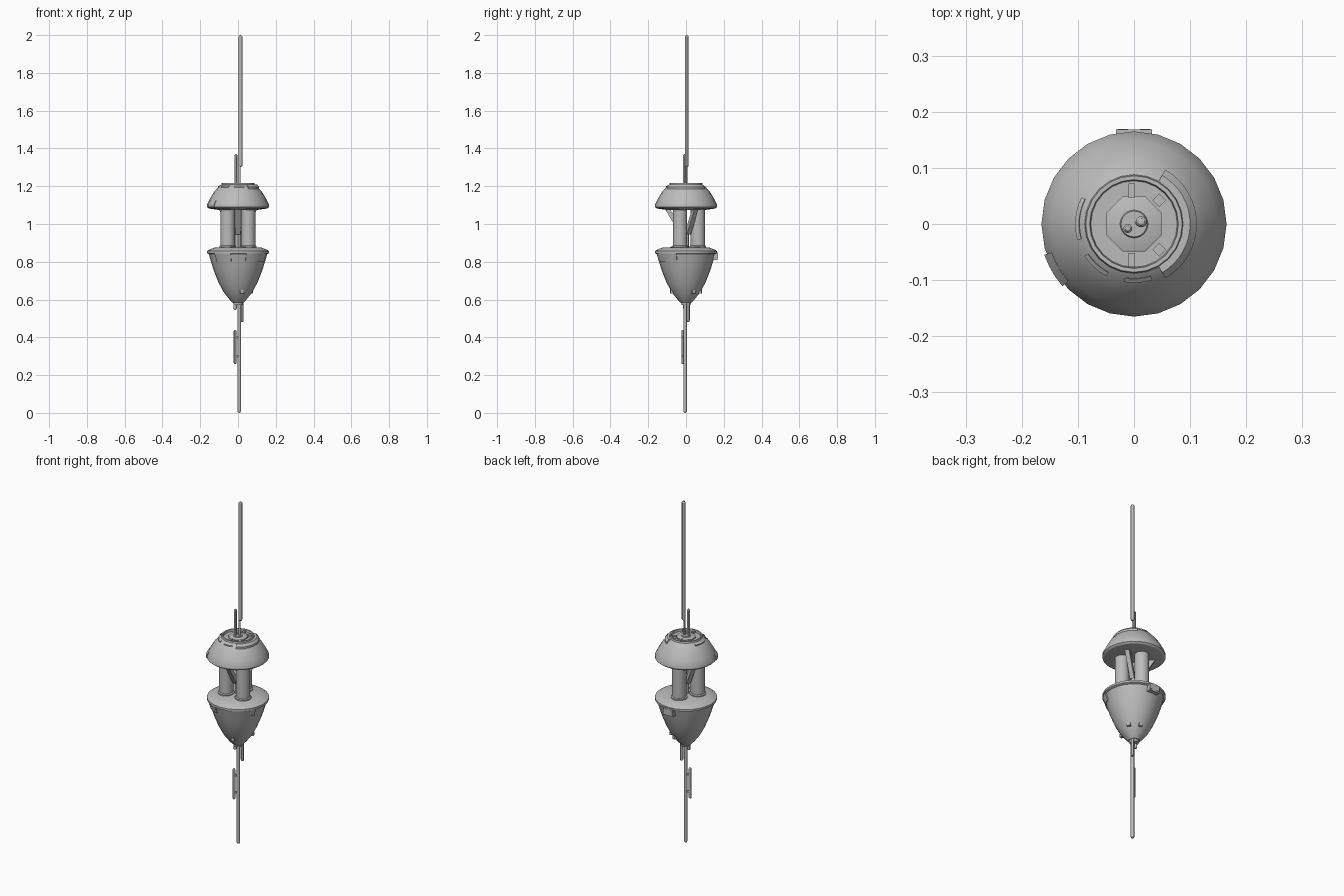
import bpy
import bmesh
from math import sin, cos, radians
from mathutils import Vector, Matrix

cube = bpy.data.objects.get("Cube")
if cube:
    bpy.data.objects.remove(cube, do_unlink=True)

grey = bpy.data.materials.new("grey_metal")
grey.use_nodes = True
COLOUR = (0.5, 0.5, 0.5, 1)
grey.diffuse_color = COLOUR
grey.node_tree.nodes["Principled BSDF"].inputs["Base Color"].default_value = COLOUR


def finish(name, bm):
    """Turn a bmesh into a shaded object."""
    bmesh.ops.remove_doubles(bm, verts=bm.verts, dist=1e-5)
    bmesh.ops.recalc_face_normals(bm, faces=bm.faces)
    me = bpy.data.meshes.new(name)
    bm.to_mesh(me)
    bm.free()
    me.materials.append(grey)
    me.shade_smooth()
    me.set_sharp_from_angle(angle=radians(30))
    ob = bpy.data.objects.new(name, me)
    bpy.context.collection.objects.link(ob)
    return ob


def lathe(name, profile, sides=24, centre=(0, 0)):
    """Revolve (radius, height) points that start and end on the axis."""
    bm = bmesh.new()
    verts = [bm.verts.new((r, 0, z)) for r, z in profile]
    edges = [bm.edges.new(pair) for pair in zip(verts, verts[1:])]
    bmesh.ops.spin(bm, geom=verts + edges, cent=(0, 0, 0), axis=(0, 0, 1),
                   angle=radians(360), steps=sides, use_merge=True)
    bmesh.ops.translate(bm, verts=bm.verts, vec=(*centre, 0))
    return finish(name, bm)


def rod(name, x, y, z0, z1, r, sides=12):
    """Rod with softly rounded ends."""
    e = r * 0.9
    return lathe(name, [(0, z0), (r * 0.6, z0 + e * 0.3), (r, z0 + e),
                        (r, z1 - e), (r * 0.6, z1 - e * 0.3), (0, z1)], sides, (x, y))


def arc_plate(name, a0, a1, section):
    """Sweep a closed (radius, height) section between two angles."""
    bm = bmesh.new()
    steps = max(2, round((a1 - a0) / 7.5))
    rings = []
    for i in range(steps + 1):
        a = radians(a0 + (a1 - a0) * i / steps)
        rings.append([bm.verts.new((r * cos(a), r * sin(a), z)) for r, z in section])
    n = len(section)
    for p, q in zip(rings, rings[1:]):
        for k in range(n):
            bm.faces.new((p[k], p[(k + 1) % n], q[(k + 1) % n], q[k]))
    bm.faces.new(rings[0])
    bm.faces.new(rings[-1])
    return finish(name, bm)


def box(name, centre, size, turn=0):
    bm = bmesh.new()
    bmesh.ops.create_cube(bm, size=1, matrix=Matrix.Translation(centre)
                          @ Matrix.Rotation(radians(turn), 4, "Z")
                          @ Matrix.Diagonal((*size, 1)))
    return finish(name, bm)


# Upper dome with a recessed, rimmed top
lathe("upper_dome", [(0, 1.075), (0.105, 1.075), (0.155, 1.082), (0.165, 1.09),
                     (0.165, 1.102), (0.148, 1.135), (0.127, 1.17), (0.1, 1.2),
                     (0.088, 1.208), (0.086, 1.217), (0.079, 1.217), (0.077, 1.205),
                     (0, 1.205)])
lathe("top_plate", [(0, 1.2), (0.053, 1.2), (0.053, 1.211), (0.049, 1.213),
                    (0, 1.213)], 8).rotation_euler.z = radians(22.5)
lathe("antenna_socket", [(0, 1.21), (0.026, 1.21), (0.023, 1.218), (0, 1.218)])
for i, (x, y, turn) in enumerate([(0.045, 0.042, 45), (0.045, -0.046, 45),
                                  (-0.004, 0.06, 0), (-0.004, -0.064, 0)]):
    size = (0.017, 0.017, 0.016) if turn else (0.011, 0.025, 0.016)
    box(f"top_block_{i + 1}", (x, y, 1.208), size, turn)

# Raised bands on the dome
arc_plate("dome_collar", -60, 60, [(0.084, 1.2), (0.084, 1.21), (0.1, 1.21),
                                   (0.112, 1.197), (0.112, 1.178)])
for i, (a0, a1) in enumerate([(153, 196), (213, 242), (260, 288)]):
    arc_plate(f"dome_strip_{i + 1}", a0, a1, [(0.096, 1.195), (0.098, 1.205),
                                              (0.105, 1.2), (0.105, 1.185)])
arc_plate("dome_edge_plate", 199, 221, [(0.155, 1.09), (0.169, 1.09),
                                        (0.169, 1.102), (0.155, 1.125)])

# Three columns with slanted braces between them
for i, a in enumerate((90, 210, 330)):
    c, s = cos(radians(a)), sin(radians(a))
    lathe(f"column_{i + 1}", [(0, 0.86), (0.044, 0.86), (0.044, 0.883), (0.038, 0.887),
                              (0.038, 1.08), (0, 1.08)], 20, (0.063 * c, 0.063 * s))
    arc = radians(a + 60)
    out, side = Vector((cos(arc), sin(arc), 0)), Vector((-sin(arc), cos(arc), 0))
    bm = bmesh.new()
    ends = []
    for w in (-0.012, 0.012):
        ends.append([bm.verts.new(out * r + side * w + Vector((0, 0, z)))
                     for r, z in ((0.112, 1.08), (0.085, 1.08), (0.012, 0.96), (0.03, 0.945))])
    bm.faces.new(ends[0])
    bm.faces.new(ends[1])
    for k in range(4):
        m = (k + 1) % 4
        bm.faces.new((ends[0][k], ends[0][m], ends[1][m], ends[1][k]))
    finish(f"brace_{i + 1}", bm)
rod("core_post", 0, 0, 0.86, 0.975, 0.016)

# Lower bowl
lathe("lower_body", [(0, 0.585), (0.03, 0.585), (0.045, 0.6), (0.075, 0.638),
                     (0.103, 0.69), (0.127, 0.75), (0.143, 0.8), (0.154, 0.84),
                     (0.165, 0.845), (0.165, 0.857), (0.155, 0.863), (0.122, 0.876),
                     (0, 0.879)])
lathe("bottom_collar", [(0, 0.572), (0.024, 0.572), (0.027, 0.59), (0, 0.59)], 16)

# Curved panels under the rim, and the rear box
panel = [(0.138, 0.805), (0.148, 0.802), (0.161, 0.843), (0.148, 0.843)]
for i, (a0, a1) in enumerate([(286, 341), (220, 256)]):
    arc_plate(f"rim_panel_{i + 1}", a0, a1, panel)
box("rear_box", (0, 0.152, 0.83), (0.064, 0.032, 0.042))
for x in (-0.02, 0.02):
    box("rear_box_cap", (x, 0.167, 0.83), (0.018, 0.005, 0.026))
for a in (30, 75, 285):
    c, s = cos(radians(a)), sin(radians(a))
    box("bowl_stud", (0.079 * c, 0.079 * s, 0.642), (0.014, 0.018, 0.018), a)

# Upper antennas
rod("main_antenna", 0.013, 0.004, 1.3, 2.0, 0.01)
rod("main_antenna_stem", 0.008, 0.002, 1.2, 1.32, 0.006)
rod("short_antenna", -0.011, -0.008, 1.2, 1.37, 0.008)

# Lower antennas
rod("lower_antenna", 0.006, -0.005, 0, 0.59, 0.0095)
rod("lower_side_rod", -0.015, -0.017, 0.258, 0.44, 0.008)
for z in (0.3, 0.4):
    box("side_rod_clip", (-0.005, -0.011, z), (0.022, 0.008, 0.012), 30)
rod("lower_short_rod", 0.021, 0.011, 0.48, 0.59, 0.009)
rod("lower_stub", -0.015, -0.006, 0.545, 0.59, 0.009)
